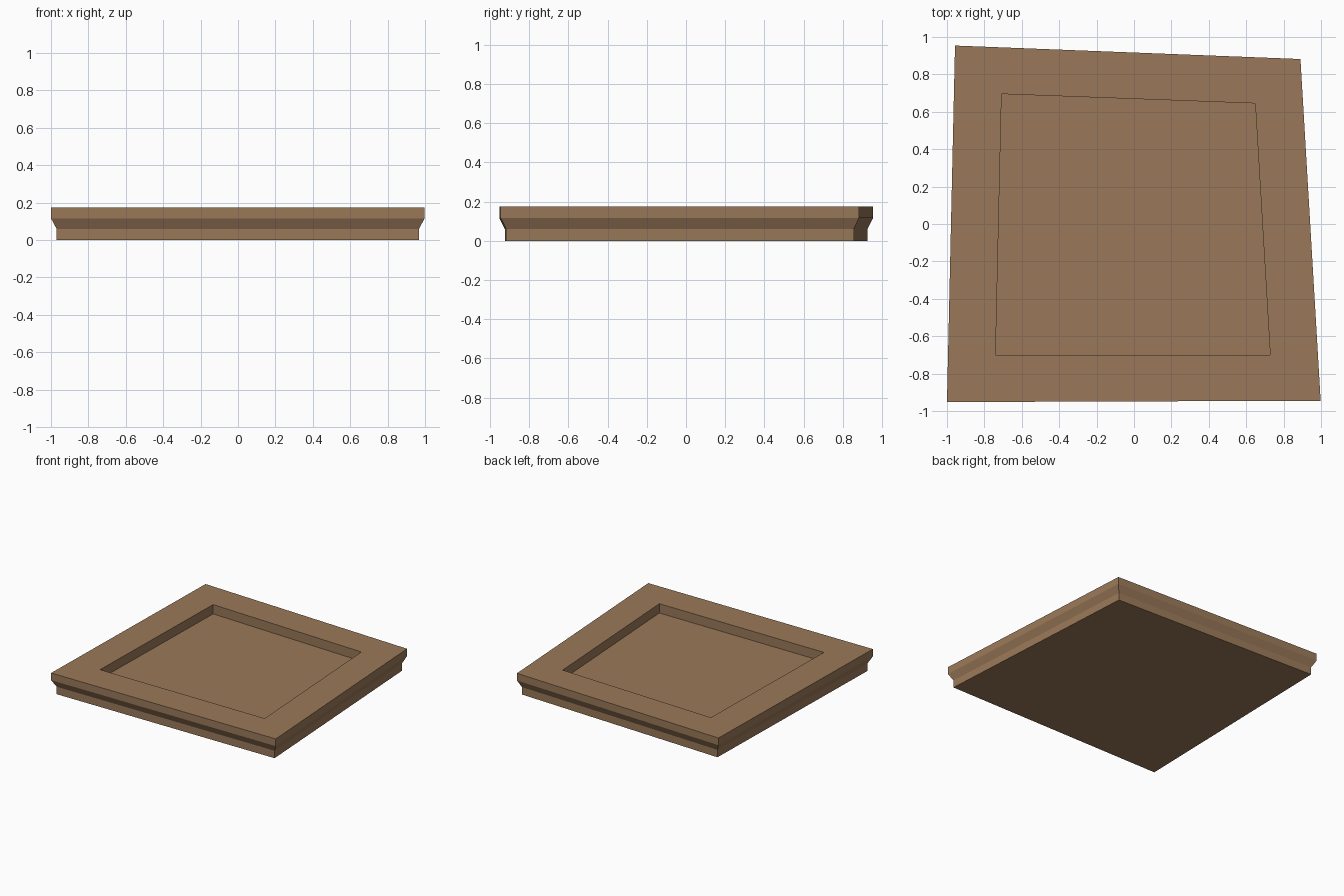
import bpy, bmesh

if "Cube" in bpy.data.objects:
    bpy.data.objects.remove(bpy.data.objects["Cube"])

# Wood colour shared by the whole slab
wood = bpy.data.materials.new("brown wood")
wood.diffuse_color = (0.32, 0.19, 0.10, 1)
wood.use_nodes = True
wood.node_tree.nodes["Principled BSDF"].inputs["Base Color"].default_value = wood.diffuse_color

outer = [(-1, -0.952), (0.998, -0.945), (0.89, 0.882), (-0.957, 0.954)]
inner = [(-0.74, -0.70), (0.728, -0.70), (0.648, 0.645), (-0.708, 0.695)]

# Section rings: foot, flared lip, top rim, recess wall, recess floor
sections = [(outer, 0.97, 0.0), (outer, 0.97, 0.06), (outer, 1.0, 0.116),
            (outer, 1.0, 0.174), (inner, 1.0, 0.174), (inner, 1.0, 0.099)]

bm = bmesh.new()
rings = [[bm.verts.new((x * s, y * s, z)) for x, y in pts] for pts, s, z in sections]
for a, b in zip(rings, rings[1:]):
    for i in range(4):
        j = (i + 1) % 4
        bm.faces.new((a[i], a[j], b[j], b[i]))
bm.faces.new(rings[0][::-1])   # underside
bm.faces.new(rings[-1])        # recess floor
bmesh.ops.recalc_face_normals(bm, faces=bm.faces)

mesh = bpy.data.meshes.new("recessed_tray")
bm.to_mesh(mesh)
bm.free()
mesh.materials.append(wood)
bpy.context.collection.objects.link(bpy.data.objects.new("recessed_tray", mesh))
